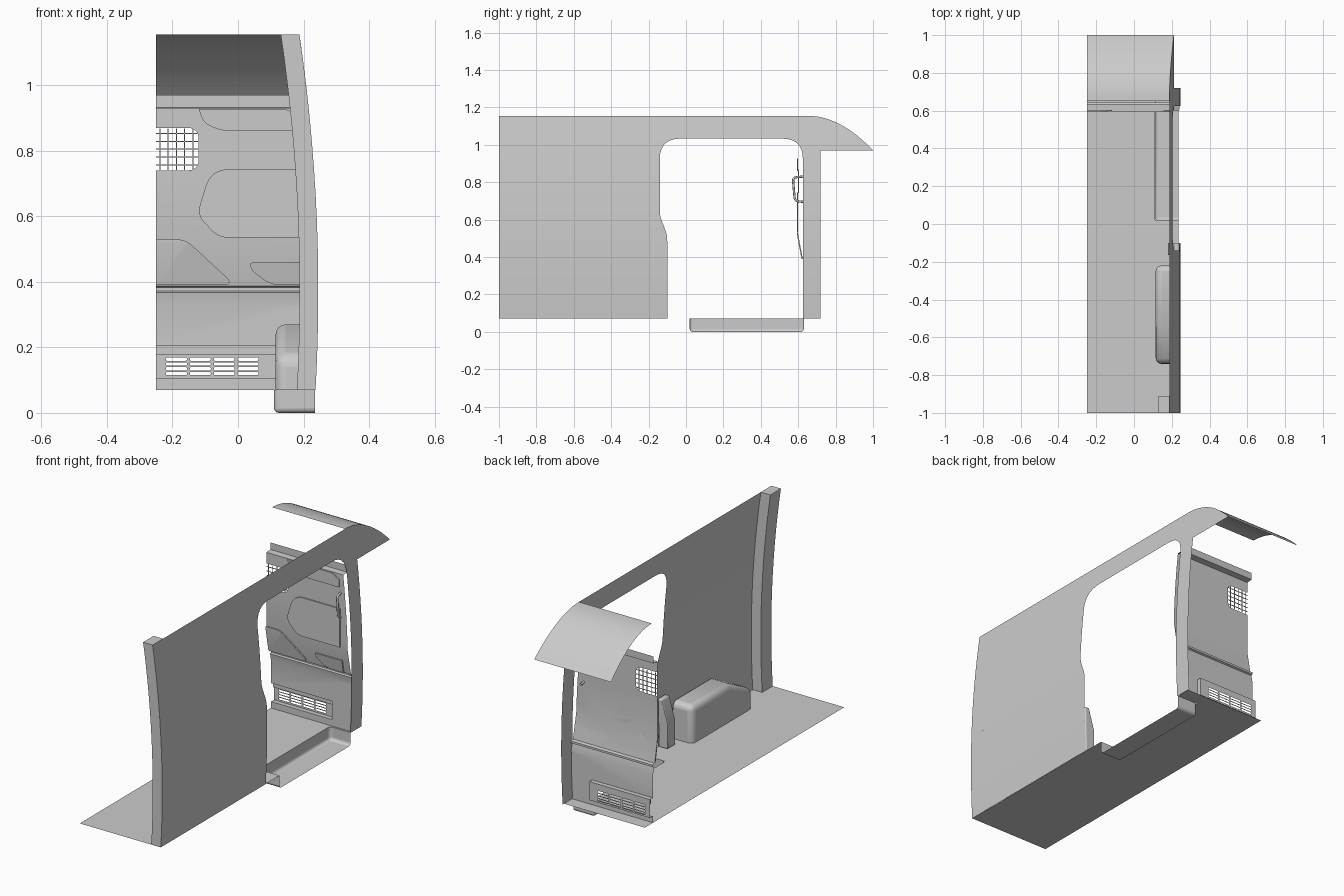
import bpy, bmesh, math
from mathutils import Vector
from mathutils.geometry import tessellate_polygon

if "Cube" in bpy.data.objects:
    bpy.data.objects.remove(bpy.data.objects["Cube"])


def wall_x(z):
    """Outward bow of the side wall."""
    return 0.245 - 0.0933 * (z - 0.37) ** 2


# side section of the bulkhead: (z, y)
SECTION = [(0.07, 0.64), (0.33, 0.64), (0.368, 0.632), (0.372, 0.642), (0.383, 0.642),
           (0.387, 0.625), (0.52, 0.60), (0.93, 0.60), (0.932, 0.635), (0.97, 0.635)]
LEVELS = [s[0] for s in SECTION]


def bulk_y(z):
    for (z0, y0), (z1, y1) in zip(SECTION, SECTION[1:]):
        if z <= z1:
            return y0 + (y1 - y0) * (z - z0) / (z1 - z0)
    return SECTION[-1][1]


def steps(a, b, n):
    return [a + (b - a) * i / n for i in range(n + 1)]


def fillet(corners, n=5):
    """Round the corners of a polygon given as (u, v, radius)."""
    out = []
    for i, (u, v, r) in enumerate(corners):
        p = Vector((u, v))
        if r == 0:
            out.append((u, v))
            continue
        a = p + (Vector(corners[i - 1][:2]) - p).normalized() * r
        b = p + (Vector(corners[(i + 1) % len(corners)][:2]) - p).normalized() * r
        for k in range(n + 1):
            t = k / n
            out.append(tuple(a * (1 - t) ** 2 + p * (2 * t * (1 - t)) + b * t * t))
    return out


def finish(name, bm, bevel=0):
    bmesh.ops.recalc_face_normals(bm, faces=bm.faces)
    me = bpy.data.meshes.new(name)
    bm.to_mesh(me)
    bm.free()
    ob = bpy.data.objects.new(name, me)
    bpy.context.collection.objects.link(ob)
    if bevel:
        m = ob.modifiers.new("bevel", "BEVEL")
        m.width, m.segments, m.limit_method = bevel, 4, "ANGLE"
    return ob


def sheet(name, loops, fn, cuts=(), thick=0, bevel=0):
    """Fill outline loops (holes allowed), slice at levels, bend with fn, thicken along y."""
    bm = bmesh.new()
    vs = [bm.verts.new((u, 0, v)) for loop in loops for u, v in loop]
    for tri in tessellate_polygon([[Vector((u, v, 0)) for u, v in loop] for loop in loops]):
        bm.faces.new([vs[i] for i in tri])
    for c in cuts:
        bmesh.ops.bisect_plane(bm, geom=bm.verts[:] + bm.edges[:] + bm.faces[:], dist=1e-5,
                               plane_co=(0, 0, c), plane_no=(0, 0, 1))
    for v in bm.verts:
        v.co = fn(v.co.x, v.co.z)
    if thick:
        ret = bmesh.ops.extrude_face_region(bm, geom=bm.faces[:], use_keep_orig=True)
        for v in ret["geom"]:
            if isinstance(v, bmesh.types.BMVert):
                v.co.y += thick
    return finish(name, bm, bevel)


def add_box(bm, lo, hi, drop=()):
    """Box between two corners; drop lists outward normals of faces left open."""
    ret = bmesh.ops.create_cube(bm, size=1)
    for v in ret["verts"]:
        v.co = [l + (c + 0.5) * (h - l) for l, h, c in zip(lo, hi, v.co)]
    bm.normal_update()
    faces = {f for v in ret["verts"] for f in v.link_faces}
    gone = [f for f in faces if any(f.normal.dot(Vector(d)) > 0.9 for d in drop)]
    bmesh.ops.delete(bm, geom=gone, context="FACES")


# Side wall with the sliding door opening, running up into the windscreen header
def roof_z(y):
    return 1.155 - 0.185 * ((y - 0.65) / 0.35) ** 2


door = fillet([(-1, 0.07, 0), (-0.10, 0.07, 0), (-0.10, 0.54, 0.06), (-0.14, 0.60, 0.05),
               (-0.14, 1.033, 0.11), (0.625, 1.033, 0.11), (0.625, 0.07, 0),
               (0.72, 0.07, 0), (0.72, 0.97, 0)], 7)
roof_line = [(y, roof_z(y)) for y in steps(1.0, 0.65, 12)]
sheet("side_wall", [door + roof_line + [(-1, 1.155)]],
      lambda u, v: (wall_x(v), u, v), steps(0.12, 1.12, 20))

# Curved roof header
bm = bmesh.new()
rows = [(bm.verts.new((-0.25, y, z)), bm.verts.new((wall_x(z), y, z))) for y, z in roof_line]
for a, b in zip(rows, rows[1:]):
    bm.faces.new((a[0], a[1], b[1], b[0]))
finish("roof_header", bm)

# Rear pillar following the wall bow
zs = steps(0.07, 1.155, 16)
sheet("rear_pillar", [[(wall_x(z), z) for z in zs] + [(wall_x(z) - 0.057, z) for z in zs[::-1]]],
      lambda u, v: (u, -1, v), thick=0.09)

# Floor with the step well cut out
sheet("floor", [[(-0.25, -1), (0.235, -1), (0.235, 0.02), (0.11, 0.02), (0.11, 0.63),
                 (0.235, 0.63), (0.235, 0.71), (-0.25, 0.71)]], lambda u, v: (u, v, 0.07))

# Entry step, open at the top and towards the door
bm = bmesh.new()
add_box(bm, (0.11, 0.02, 0), (0.235, 0.63, 0.07), [(0, 0, 1), (1, 0, 0)])
finish("entry_step", bm, 0.015)

# Wheel arch
arch = [(-0.22, 0.07), (-0.22, 0.27), (-0.55, 0.27), (-0.74, 0.17), (-0.74, 0.07)]
bm = bmesh.new()
ends = [[bm.verts.new((x, y, z)) for y, z in arch] for x in (0.115, 0.232)]
bm.faces.new(ends[0])
for i in range(4):
    bm.faces.new((ends[0][i], ends[0][i + 1], ends[1][i + 1], ends[1][i]))
finish("wheel_arch", bm, 0.03)

# Bulkhead sheet with notches for the window and vent recess
right = [(wall_x(z) - 0.004, z) for z in steps(0.07, 0.97, 14)]
window = fillet([(-0.25, 0.87, 0), (-0.12, 0.87, 0.035), (-0.12, 0.74, 0.035), (-0.25, 0.74, 0)])
vent = [(-0.25, 0.205), (0.115, 0.205), (0.115, 0.105), (-0.25, 0.105)]
sheet("bulkhead", [[(-0.25, 0.07)] + right + [(-0.25, 0.97)] + window + vent],
      lambda u, v: (u, bulk_y(v), v), LEVELS)

# Pressed panels on the bulkhead
panels = {
    "upper_panel": [(-0.12, 0.928, 0.005), (-0.105, 0.885, 0.02), (-0.05, 0.86, 0.03),
                    (0.19, 0.86, 0), (0.19, 0.90, 0), (0.15, 0.928, 0.02)],
    "middle_panel": [(-0.05, 0.745, 0.03), (0.195, 0.745, 0), (0.195, 0.535, 0),
                     (-0.06, 0.535, 0.03), (-0.125, 0.605, 0.03), (-0.09, 0.72, 0.03)],
    "lower_left_panel": [(-0.25, 0.53, 0), (-0.16, 0.53, 0.03), (-0.02, 0.40, 0.015),
                         (-0.035, 0.39, 0.01), (-0.25, 0.39, 0)],
    "lower_right_panel": [(0.035, 0.46, 0.015), (0.20, 0.46, 0), (0.20, 0.39, 0),
                          (0.10, 0.39, 0.03), (0.04, 0.435, 0.015)]}
for name, pts in panels.items():
    sheet(name, [fillet(pts)], lambda u, v: (u, bulk_y(v) - 0.007, v), LEVELS, thick=0.007)

# Window wire mesh
bm = bmesh.new()
for i in range(5):
    x, z = -0.238 + 0.025 * i, 0.757 + 0.024 * i
    add_box(bm, (x - 0.0015, 0.60, 0.742), (x + 0.0015, 0.603, 0.868))
    add_box(bm, (-0.25, 0.60, z - 0.0015), (-0.122, 0.603, z + 0.0015))
finish("window_mesh", bm)

# Vent recess and slotted grille
bm = bmesh.new()
add_box(bm, (-0.25, 0.64, 0.105), (0.115, 0.665, 0.205), [(0, 1, 0), (0, -1, 0), (-1, 0, 0)])
finish("vent_recess", bm)
slots = []
for i in range(4):
    for k in range(4):
        x, z = -0.22 + 0.073 * i, 0.115 + 0.0147 * k
        slots.append(fillet([(x, z, .004), (x + .064, z, .004), (x + .064, z + .010, .004),
                             (x, z + .010, .004)], 3))
sheet("vent_grille", [vent] + slots, lambda u, v: (u, 0.665, v))
sheet("vent_lip", [[(-0.25, 0.205), (0.115, 0.205), (0.115, 0.178), (-0.25, 0.178)]],
      lambda u, v: (u, 0.655, v), thick=0.01)

# Grab handle beside the door
cu = bpy.data.curves.new("grab_handle", "CURVE")
cu.dimensions, cu.bevel_depth, cu.bevel_resolution = "3D", 0.006, 2
path = fillet([(0.625, 0.83, 0), (0.571, 0.825, 0.02), (0.582, 0.70, 0.02), (0.625, 0.695, 0)])
sp = cu.splines.new("POLY")
sp.points.add(len(path) - 1)
for p, (y, z) in zip(sp.points, path):
    p.co = (0.195, y, z, 1)
bpy.context.collection.objects.link(bpy.data.objects.new("grab_handle", cu))

# Door latch post at the rear edge of the opening
sheet("latch_post", [[(0.18, 0.07), (0.234, 0.07), (0.24, 0.33), (0.215, 0.33), (0.18, 0.21)]],
      lambda u, v: (u, -0.165, v), thick=0.065, bevel=0.006)

for ob in bpy.data.objects:
    ob.select_set(ob.type == "MESH")
bpy.context.view_layer.objects.active = bpy.data.objects["side_wall"]
bpy.ops.object.shade_smooth_by_angle(angle=math.radians(30))
